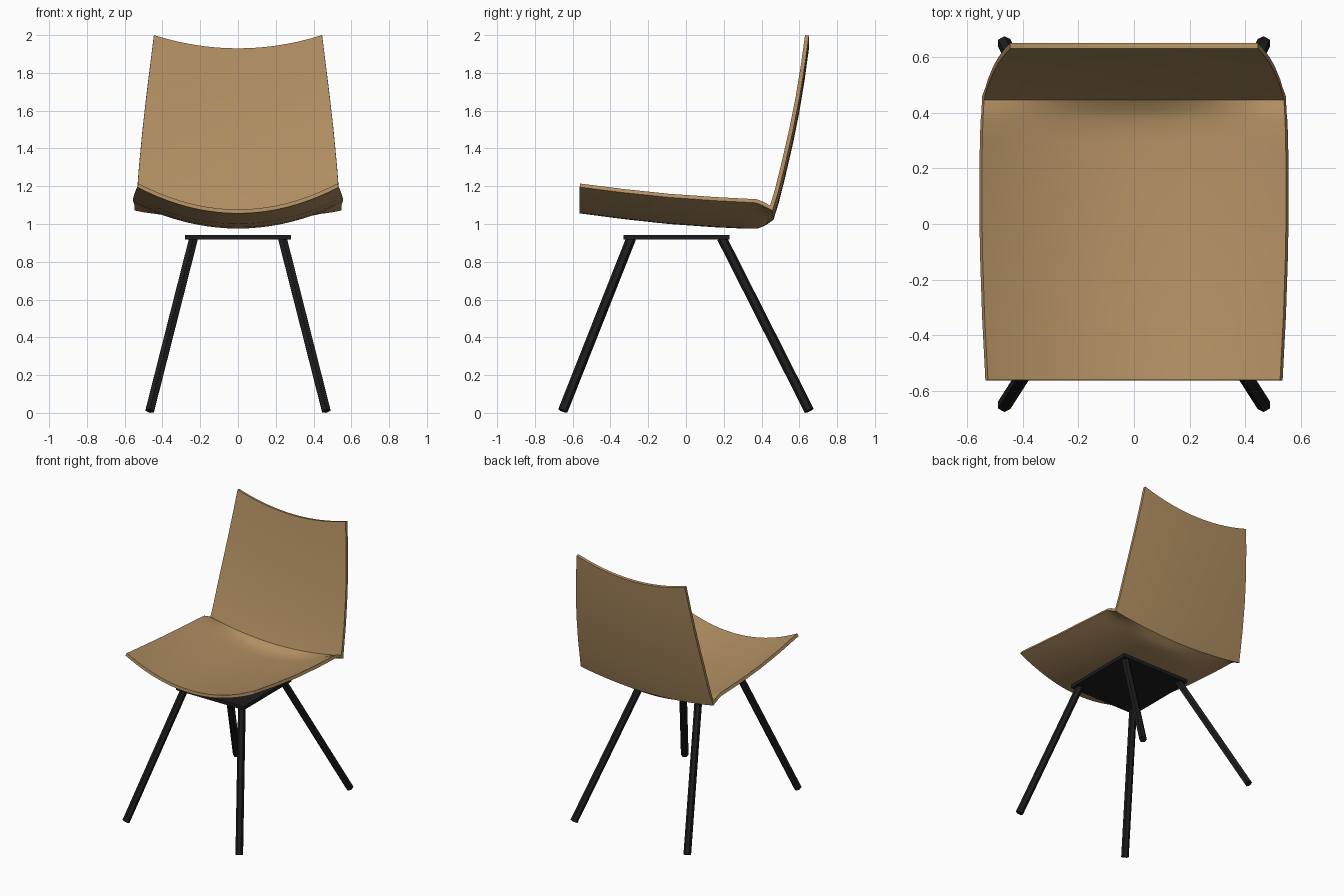
import bpy, bmesh
from mathutils import Vector, Matrix

if "Cube" in bpy.data.objects:
    bpy.data.objects.remove(bpy.data.objects["Cube"])


def material(name, color):
    m = bpy.data.materials.new(name)
    m.diffuse_color = (*color, 1)
    m.use_nodes = True
    m.node_tree.nodes["Principled BSDF"].inputs["Base Color"].default_value = m.diffuse_color
    return m


wood = material("light_wood", (0.45, 0.28, 0.125))
black = material("black_metal", (0.012, 0.012, 0.013))


def add_object(name, bm, mat):
    mesh = bpy.data.meshes.new(name)
    bm.to_mesh(mesh)
    bm.free()
    mesh.materials.append(mat)
    ob = bpy.data.objects.new(name, mesh)
    bpy.context.collection.objects.link(ob)
    return ob


def smooth(ob, angle):
    bpy.ops.object.select_all(action='DESELECT')
    ob.select_set(True)
    bpy.context.view_layer.objects.active = ob
    bpy.ops.object.shade_smooth_by_angle(angle=angle)


# Bent plywood shell: stations of (y, edge height, sag at the middle, half width)
STATIONS = [
    (-0.56, 1.214, 0.137, 0.525), (-0.33, 1.185, 0.138, 0.537),
    (-0.09, 1.160, 0.139, 0.545), (0.15, 1.143, 0.139, 0.547),
    (0.30, 1.135, 0.138, 0.545), (0.375, 1.131, 0.134, 0.543),
    (0.41, 1.117, 0.106, 0.541), (0.445, 1.098, 0.063, 0.539),
    (0.470, 1.18, 0.066, 0.533), (0.500, 1.30, 0.068, 0.524),
    (0.546, 1.50, 0.070, 0.505), (0.580, 1.67, 0.070, 0.486),
    (0.608, 1.84, 0.070, 0.465), (0.630, 2.00, 0.070, 0.445),
]
COLS = 20
bm = bmesh.new()
rows = []
for y, z, sag, w in STATIONS:
    ts = [2 * i / COLS - 1 for i in range(COLS + 1)]
    rows.append([bm.verts.new((w * t, y, z - sag * (1 - t * t))) for t in ts])
for a, b in zip(rows, rows[1:]):
    for i in range(COLS):
        bm.faces.new((a[i], a[i + 1], b[i + 1], b[i]))
shell = add_object("seat_shell", bm, wood)
solid = shell.modifiers.new("thickness", 'SOLIDIFY')
solid.thickness = 0.021
solid.offset = -1
solid.use_even_offset = True
bpy.context.view_layer.objects.active = shell
shell.select_set(True)
bpy.ops.object.modifier_apply(modifier=solid.name)
smooth(shell, 0.6)

# Mounting plate under the seat
bm = bmesh.new()
bmesh.ops.create_cube(bm, size=1, matrix=Matrix.Translation((0, -0.05, 0.93))
                      @ Matrix.Diagonal((0.56, 0.56, 0.026, 1)))
add_object("mounting_plate", bm, black)


# Four splayed six-sided legs
def leg(name, top, foot, r=0.026):
    top, foot = Vector(top), Vector(foot)
    axis = top - foot
    rot = Vector((0, 0, 1)).rotation_difference(axis).to_matrix().to_4x4()
    bm = bmesh.new()
    bmesh.ops.create_cone(bm, cap_ends=True, segments=6, radius1=r, radius2=r,
                          depth=axis.length,
                          matrix=Matrix.Translation((top + foot) / 2) @ rot)
    add_object(name, bm, black)


for side, sx in (("left", -1), ("right", 1)):
    leg("front_leg_" + side, (sx * 0.235, -0.29, 0.925), (sx * 0.467, -0.652, 0.011))
    leg("back_leg_" + side, (sx * 0.235, 0.19, 0.925), (sx * 0.467, 0.652, 0.012))
